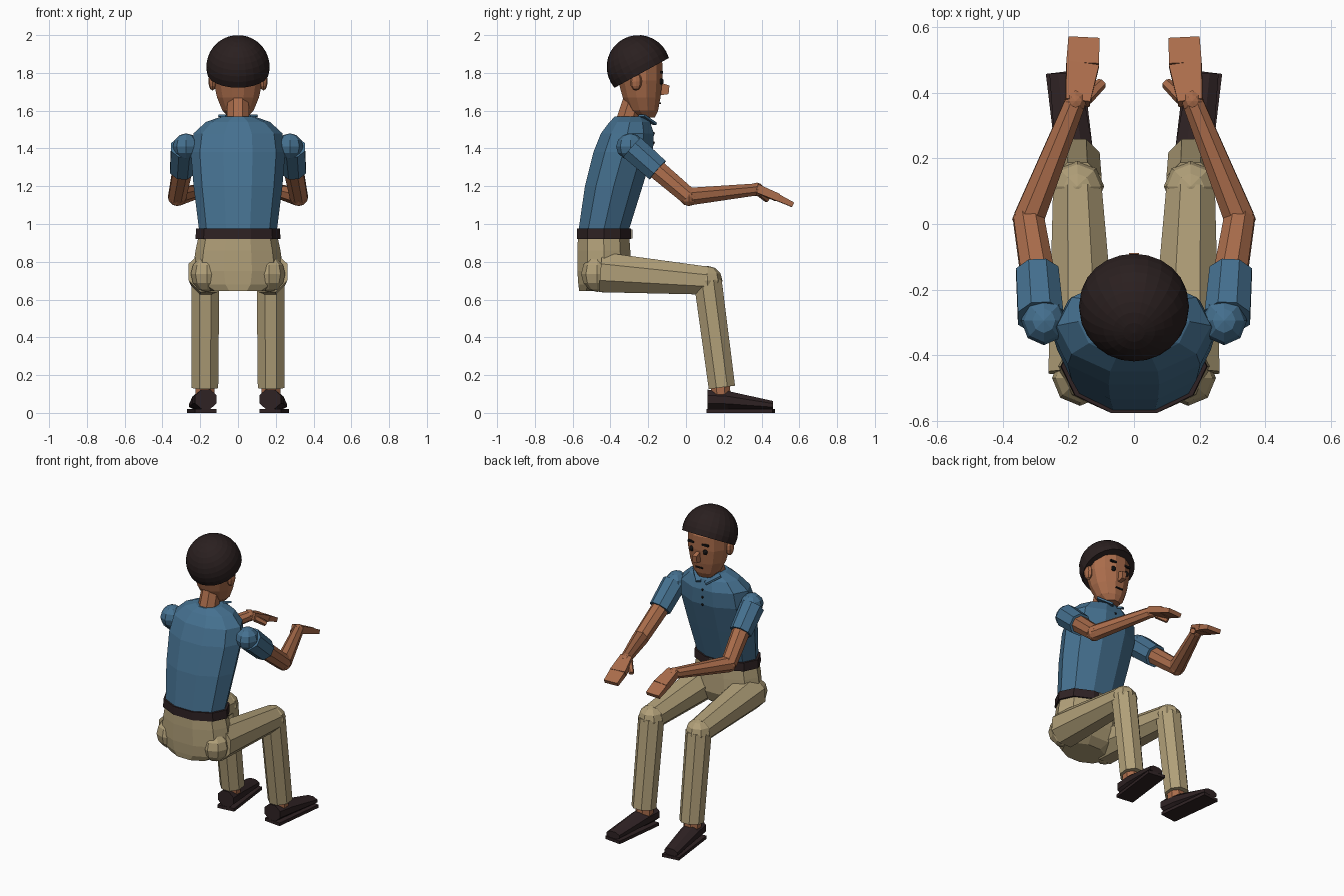
import bpy, bmesh, math
from mathutils import Vector, Matrix

if "Cube" in bpy.data.objects:
    bpy.data.objects.remove(bpy.data.objects["Cube"])


def material(name, r, g, b):
    m = bpy.data.materials.new(name)
    m.use_nodes = True
    m.diffuse_color = (r, g, b, 1)
    bsdf = m.node_tree.nodes["Principled BSDF"]
    bsdf.inputs["Base Color"].default_value = (r, g, b, 1)
    bsdf.inputs["Roughness"].default_value = 0.8
    return m


SHIRT = material("blue shirt", 0.06, 0.165, 0.28)
PANTS = material("khaki cloth", 0.44, 0.35, 0.19)
SKIN = material("brown skin", 0.40, 0.15, 0.07)
HAIR = material("dark hair", 0.023, 0.014, 0.014)
LEATHER = material("dark leather", 0.028, 0.016, 0.017)
BLACK = material("black", 0.008, 0.007, 0.007)
METAL = material("dull metal", 0.3, 0.27, 0.2)


def finish(name, bm, mat):
    bmesh.ops.recalc_face_normals(bm, faces=bm.faces)
    mesh = bpy.data.meshes.new(name)
    bm.to_mesh(mesh)
    bm.free()
    mesh.materials.append(mat)
    ob = bpy.data.objects.new(name, mesh)
    bpy.context.collection.objects.link(ob)
    return ob


def skin_rings(name, rings, mat):
    """Join equal loops of points into a capped solid."""
    bm = bmesh.new()
    loops = [[bm.verts.new(p) for p in ring] for ring in rings]
    n = len(loops[0])
    for a, b in zip(loops, loops[1:]):
        for i in range(n):
            j = (i + 1) % n
            bm.faces.new((a[i], a[j], b[j], b[i]))
    bm.faces.new(loops[0])
    bm.faces.new(loops[-1])
    return finish(name, bm, mat)


def body(name, levels, mat, sides=10):
    """Upright loft: levels are (z, half width, back y, front y)."""
    rings = []
    for z, w, y0, y1 in levels:
        ring = []
        for k in range(sides):
            a = 2 * math.pi * (k + 0.5) / sides
            ring.append((w * math.sin(a), (y0 + y1) / 2 - (y1 - y0) / 2 * math.cos(a) / math.cos(math.pi / sides), z))
        rings.append(ring)
    return skin_rings(name, rings, mat)


def limb(name, p, q, r1, r2, mat, sides=8):
    p, q = Vector(p), Vector(q)
    d = (q - p).normalized()
    u = Vector((1, 0, 0))
    u = (u - d * u.dot(d)).normalized()
    v = d.cross(u)
    angles = [2 * math.pi * (k + 0.5) / sides for k in range(sides)]
    rings = [[c + (u * math.cos(a) + v * math.sin(a)) * r for a in angles] for c, r in ((p, r1), (q, r2))]
    return skin_rings(name, rings, mat)


def ball(name, centre, size, mat, segments=8, rings=6):
    bm = bmesh.new()
    bmesh.ops.create_uvsphere(bm, u_segments=segments, v_segments=rings, radius=1)
    bmesh.ops.transform(bm, matrix=Matrix.Translation(centre) @ Matrix.Diagonal((*size, 1)), verts=bm.verts)
    return finish(name, bm, mat)


def bar(name, p, q, size1, size2, mat):
    """Box running from p to q, with (width, thickness) at each end."""
    p, q = Vector(p), Vector(q)
    d = (q - p).normalized()
    u = d.cross(Vector((0, 0, 1))).normalized()
    v = u.cross(d)
    corners = ((-1, -1), (1, -1), (1, 1), (-1, 1))
    rings = [[c + u * a * s[0] / 2 + v * b * s[1] / 2 for a, b in corners] for c, s in ((p, size1), (q, size2))]
    return skin_rings(name, rings, mat)


def box(name, centre, size, mat):
    x, y, z = centre
    h = size[1] / 2
    return bar(name, (x, y - h, z), (x, y + h, z), (size[0], size[2]), (size[0], size[2]), mat)


# Trunk
body("shirt", [(0.96, 0.205, -0.57, -0.305), (1.2, 0.235, -0.535, -0.23), (1.38, 0.25, -0.49, -0.175),
               (1.48, 0.235, -0.45, -0.17), (1.54, 0.17, -0.405, -0.19), (1.57, 0.085, -0.375, -0.215)], SHIRT)
body("belt", [(0.92, 0.225, -0.577, -0.292), (0.975, 0.222, -0.577, -0.292)], LEATHER)
box("belt_buckle", (0, -0.288, 0.947), (0.06, 0.012, 0.05), METAL)
body("hips", [(0.645, 0.15, -0.565, -0.37), (0.68, 0.215, -0.57, -0.32), (0.75, 0.24, -0.575, -0.29),
              (0.86, 0.225, -0.575, -0.295), (0.93, 0.21, -0.572, -0.3)], PANTS)
for i, z in enumerate((1.38, 1.43, 1.48)):
    ball(f"button_{i + 1}", (0, -0.171, z), (0.008, 0.006, 0.008), BLACK)

# Head
limb("neck", (0, -0.315, 1.53), (0, -0.27, 1.68), 0.064, 0.06, SKIN)
body("head", [(1.565, 0.05, -0.25, -0.165), (1.60, 0.085, -0.30, -0.148), (1.67, 0.115, -0.335, -0.135),
              (1.76, 0.135, -0.36, -0.125), (1.85, 0.135, -0.36, -0.125), (1.92, 0.1, -0.33, -0.16)], SKIN, 12)
bar("nose", (0, -0.14, 1.715), (0, -0.09, 1.71), (0.025, 0.07), (0.03, 0.045), SKIN)
box("mouth", (0, -0.137, 1.64), (0.05, 0.008, 0.008), BLACK)

# Hair: sphere cut by a slanted plane
bm = bmesh.new()
bmesh.ops.create_uvsphere(bm, u_segments=24, v_segments=16, radius=0.168)
bmesh.ops.transform(bm, matrix=Matrix.Translation((0, -0.252, 1.832)) @ Matrix.Rotation(0.5, 4, 'X'), verts=bm.verts)
cut = bmesh.ops.bisect_plane(bm, geom=bm.verts[:] + bm.edges[:] + bm.faces[:], plane_co=(0, -0.24, 1.797),
                             plane_no=(0, -0.48, 0.877), clear_inner=True)
bmesh.ops.contextual_create(bm, geom=[e for e in cut["geom_cut"] if isinstance(e, bmesh.types.BMEdge)])
finish("hair", bm, HAIR)

# Paired parts
for side, s in (("left", -1), ("right", 1)):
    def at(x, y, z):
        return (s * x, y, z)

    # Face and collar details
    ball(side + "_ear", at(0.135, -0.265, 1.755), (0.022, 0.032, 0.048), SKIN)
    ball(side + "_eye", at(0.05, -0.13, 1.755), (0.017, 0.012, 0.017), BLACK)
    box(side + "_eyebrow", at(0.052, -0.128, 1.803), (0.045, 0.012, 0.012), BLACK)
    bar(side + "_collar", at(0.085, -0.235, 1.575), at(0.025, -0.165, 1.53), (0.05, 0.012), (0.03, 0.012), SHIRT)

    # Arm
    shoulder, cuff = at(0.285, -0.285, 1.405), at(0.295, -0.15, 1.285)
    elbow, wrist = at(0.322, 0.015, 1.145), at(0.178, 0.375, 1.183)
    ball(side + "_shoulder", at(0.275, -0.295, 1.41), (0.07, 0.075, 0.07), SHIRT)
    limb(side + "_sleeve", shoulder, cuff, 0.075, 0.07, SHIRT)
    limb(side + "_upper_arm", cuff, elbow, 0.055, 0.05, SKIN)
    ball(side + "_elbow", elbow, (0.05, 0.05, 0.05), SKIN)
    limb(side + "_forearm", elbow, wrist, 0.05, 0.034, SKIN)
    ball(side + "_wrist", wrist, (0.036, 0.036, 0.036), SKIN)

    # Hand
    knuckles = at(0.157, 0.485, 1.14)
    bar(side + "_palm", at(0.172, 0.37, 1.19), knuckles, (0.075, 0.045), (0.1, 0.04), SKIN)
    bar(side + "_fingers", knuckles, at(0.153, 0.565, 1.102), (0.1, 0.036), (0.095, 0.026), SKIN)
    limb(side + "_thumb", at(0.145, 0.385, 1.17), at(0.098, 0.43, 1.13), 0.022, 0.017, SKIN, 6)

    # Leg
    hip, knee, ankle = at(0.155, -0.45, 0.745), at(0.173, 0.115, 0.7), at(0.175, 0.19, 0.135)
    ball(side + "_hip", at(0.165, -0.47, 0.735), (0.085, 0.085, 0.095), PANTS)
    limb(side + "_thigh", hip, knee, 0.115, 0.08, PANTS)
    ball(side + "_knee", knee, (0.082, 0.078, 0.078), PANTS)
    limb(side + "_shin", knee, ankle, 0.08, 0.076, PANTS)

    # Shoe
    bar(side + "_sole", at(0.17, 0.115, 0.01), at(0.212, 0.465, 0.01), (0.115, 0.02), (0.115, 0.02), LEATHER)
    toe = [(0.17, 0.115, 0.072, 0.062, 0.055), (0.182, 0.22, 0.068, 0.063, 0.052),
           (0.212, 0.46, 0.04, 0.05, 0.025)]
    angles = [2 * math.pi * (k + 0.5) / 8 for k in range(8)]
    skin_rings(side + "_shoe", [[at(x + w * math.cos(a), y, z + h * math.sin(a)) for a in angles]
                                for x, y, z, w, h in toe], LEATHER)
    limb(side + "_ankle", at(0.175, 0.185, 0.09), at(0.175, 0.18, 0.18), 0.055, 0.055, SKIN)
